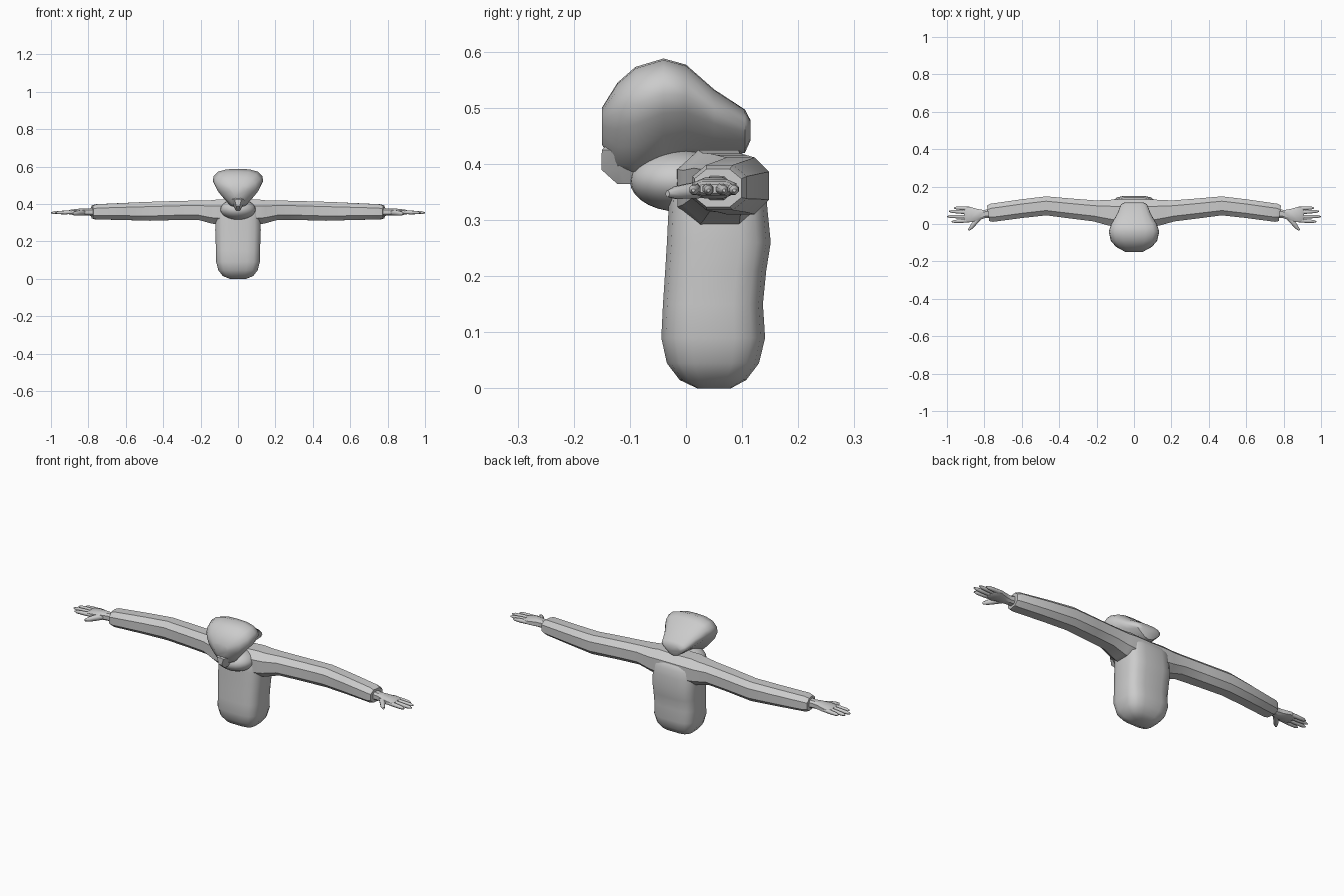
import bpy, bmesh, math
from mathutils import Vector

grey = bpy.data.materials.new("plain grey")
grey.diffuse_color = (0.6, 0.6, 0.6, 1)


def loft(name, rings, mirror=False, angle=35):
    """Skin a list of equal-length rings and cap both ends."""
    bm = bmesh.new()
    vs = [[bm.verts.new(p) for p in r] for r in rings]
    n = len(vs[0])
    for a, b in zip(vs, vs[1:]):
        for i in range(n):
            j = (i + 1) % n
            bm.faces.new((a[i], a[j], b[j], b[i]))
    bm.faces.new(vs[0])
    bm.faces.new(vs[-1])
    bmesh.ops.recalc_face_normals(bm, faces=bm.faces)
    me = bpy.data.meshes.new(name)
    bm.to_mesh(me)
    bm.free()
    return finish(bpy.data.objects.new(name, me), mirror, angle)


def finish(ob, mirror=False, angle=35):
    if ob.name not in bpy.context.collection.objects:
        bpy.context.collection.objects.link(ob)
    ob.data.materials.append(grey)
    bpy.ops.object.select_all(action='DESELECT')
    ob.select_set(True)
    bpy.context.view_layer.objects.active = ob
    bpy.ops.object.shade_smooth_by_angle(angle=math.radians(angle))
    if mirror:
        ob.modifiers.new("mirror", 'MIRROR')
    return ob


def section(n, p):
    """Unit rounded-box outline; a smaller p is squarer."""
    out = []
    for i in range(n):
        a = math.tau * (i + 0.5) / n
        c, s = math.cos(a), math.sin(a)
        out.append((math.copysign(abs(c) ** p, c), math.copysign(abs(s) ** p, s)))
    return out


def limb(name, path, n=8, p=0.8, mirror=True, angle=35):
    """Path of (x, y, z, half width, half height), swept in plan."""
    rings = []
    for k, (x, y, z, w, h) in enumerate(path):
        a, b = path[max(k - 1, 0)], path[min(k + 1, len(path) - 1)]
        d = Vector((b[0] - a[0], b[1] - a[1], 0)).normalized()
        side = Vector((-d.y, d.x, 0))
        rings.append([Vector((x, y, z)) + side * (u * w) + Vector((0, 0, v * h))
                      for u, v in section(n, p)])
    return loft(name, rings, mirror, angle)


# torso: z, front y, back y, half width
torso = [(0.0, 0.02, 0.08, 0.045), (0.015, -0.012, 0.108, 0.082),
         (0.045, -0.035, 0.131, 0.106), (0.09, -0.045, 0.142, 0.118),
         (0.15, -0.042, 0.138, 0.119), (0.21, -0.038, 0.144, 0.121),
         (0.26, -0.035, 0.152, 0.123), (0.32, -0.032, 0.146, 0.122),
         (0.36, -0.03, 0.143, 0.118), (0.395, -0.015, 0.125, 0.11),
         (0.42, 0.02, 0.085, 0.08)]
loft("torso", [[(u * w, (f + b) / 2 + v * (b - f) / 2, z) for u, v in section(16, 0.55)]
               for z, f, b, w in torso])

# sleeves, from the chest centre out to the cuffs
limb("sleeve", [(0.0, 0.055, 0.36, 0.08, 0.065), (0.10, 0.058, 0.357, 0.078, 0.072),
                (0.14, 0.062, 0.358, 0.072, 0.066), (0.21, 0.07, 0.367, 0.06, 0.055),
                (0.33, 0.082, 0.365, 0.057, 0.054), (0.47, 0.097, 0.361, 0.054, 0.054),
                (0.60, 0.082, 0.36, 0.053, 0.049), (0.76, 0.06, 0.358, 0.052, 0.043),
                (0.78, 0.057, 0.357, 0.045, 0.036)], n=8, p=0.8, angle=30)

# hands: wrist and palm, four fingers, thumb
limb("palm", [(0.765, 0.057, 0.357, 0.026, 0.024), (0.80, 0.053, 0.357, 0.023, 0.02),
              (0.835, 0.05, 0.357, 0.032, 0.02), (0.87, 0.05, 0.357, 0.042, 0.017),
              (0.90, 0.05, 0.356, 0.042, 0.013), (0.908, 0.05, 0.356, 0.036, 0.008)], p=0.7)
fingers = [("little_finger", 0.083, 0.086, 0.962), ("ring_finger", 0.062, 0.068, 0.99),
           ("middle_finger", 0.039, 0.04, 1.0), ("index_finger", 0.018, 0.013, 0.975)]
for name, y0, y1, tip in fingers:
    path = []
    for t, r in ((0, 0.0105), (0.45, 0.0105), (0.85, 0.0085), (1, 0.003)):
        path.append((0.88 + (tip - 0.88) * t, y0 + (y1 - y0) * t, 0.356 - 0.003 * t, r, r))
    limb(name, path, n=8, p=1, angle=50)
limb("thumb", [(0.825, 0.04, 0.355, 0.017, 0.016), (0.85, 0.008, 0.352, 0.014, 0.015),
               (0.87, -0.018, 0.349, 0.011, 0.012), (0.884, -0.033, 0.347, 0.005, 0.006)],
     p=1, angle=50)

# neck ball
bpy.ops.mesh.primitive_uv_sphere_add(segments=24, ring_count=14, radius=1,
                                     location=(0, -0.012, 0.37))
neck = bpy.context.object
neck.name = "neck"
neck.scale = (0.095, 0.088, 0.055)
finish(neck, angle=60)

# head: y, bottom z, top z, half width
head = [(-0.15, 0.435, 0.50, 0.045), (-0.122, 0.385, 0.545, 0.096),
        (-0.09, 0.375, 0.573, 0.124), (-0.04, 0.40, 0.588, 0.135),
        (0.0, 0.415, 0.577, 0.122), (0.05, 0.415, 0.533, 0.092),
        (0.105, 0.42, 0.497, 0.07), (0.115, 0.442, 0.478, 0.05)]
half = [(0.45, 0.985), (0.78, 0.92), (0.96, 0.8), (1.0, 0.66), (0.88, 0.48),
        (0.62, 0.28), (0.34, 0.09)]
outline = [(0, 1)] + half + [(0, 0)] + [(-u, v) for u, v in reversed(half)]
loft("head", [[(u * w, y, b + v * (t - b)) for u, v in outline] for y, b, t, w in head],
     angle=45)

# pointed muzzle under the face: z, front y, back y, half width
muzzle = [(0.438, -0.138, -0.08, 0.03), (0.425, -0.150, -0.07, 0.046),
          (0.39, -0.151, -0.07, 0.024), (0.364, -0.122, -0.09, 0.01)]
loft("muzzle", [[(-w, b, z), (w, b, z), (w, f * 0.6 + b * 0.4, z), (w * 0.4, f, z),
                 (-w * 0.4, f, z), (-w, f * 0.6 + b * 0.4, z)] for z, f, b, w in muzzle],
     angle=40)
